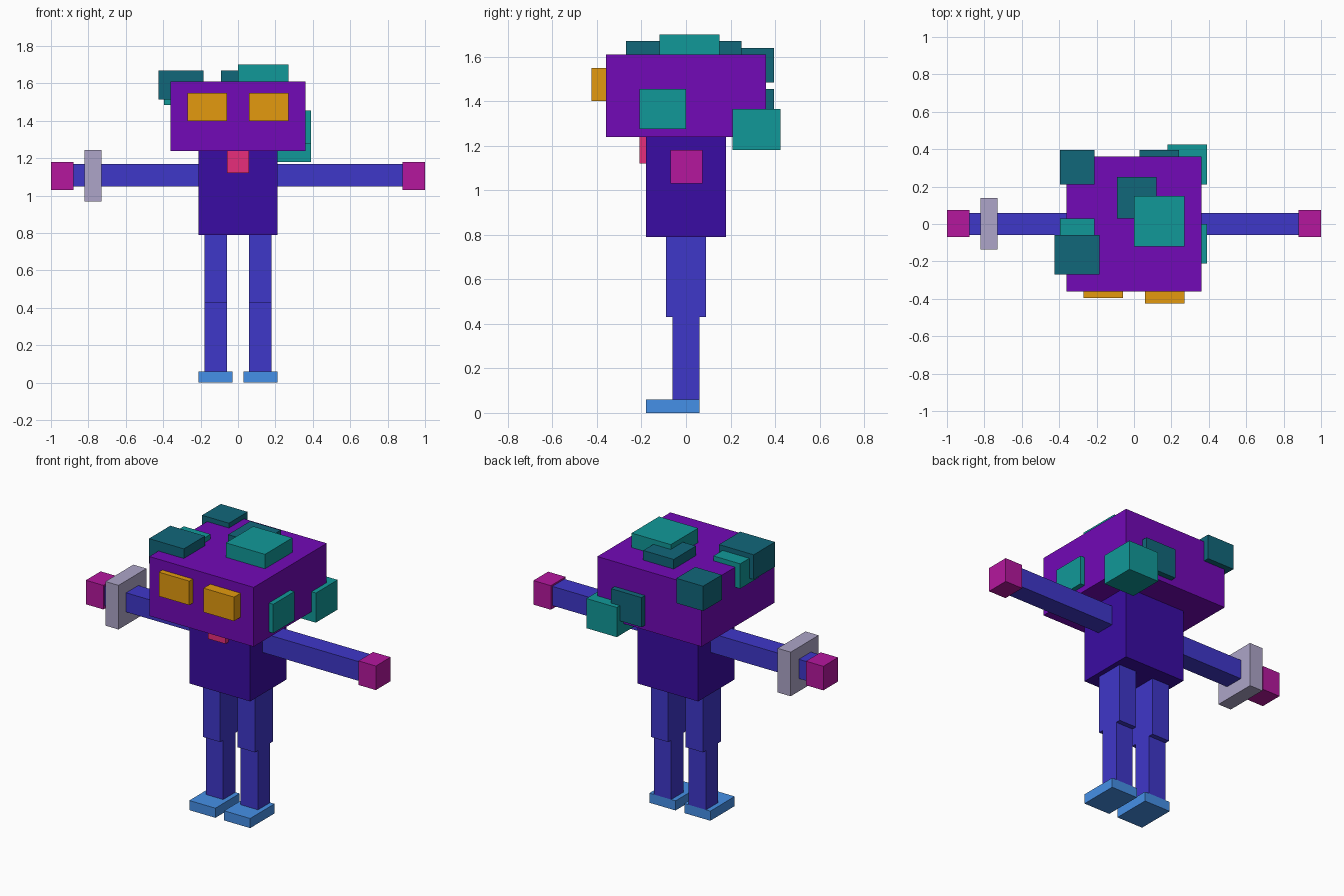
import bpy
import bmesh
from mathutils import Vector

cube = bpy.data.objects.get("Cube")
if cube:
    bpy.data.objects.remove(cube, do_unlink=True)


def material(name, hex_code):
    # Convert a display hex colour to linear values
    srgb = [int(hex_code[i:i + 2], 16) / 255 for i in (0, 2, 4)]
    lin = [c / 12.92 if c <= 0.04045 else ((c + 0.055) / 1.055) ** 2.4 for c in srgb]
    mat = bpy.data.materials.new(name)
    mat.use_nodes = True
    mat.diffuse_color = (*lin, 1)
    mat.node_tree.nodes["Principled BSDF"].inputs["Base Color"].default_value = (*lin, 1)
    return mat


PURPLE = material("purple", "7209B7")
INDIGO = material("indigo", "3A0CA3")
BLUE = material("violet blue", "3F37C9")
SKY = material("sky blue", "4895EF")
MAGENTA = material("magenta", "B5179E")
PINK = material("pink", "F03080")
AMBER = material("amber", "E39A0F")
GREY = material("lilac grey", "ADA5C8")
TEAL = material("teal", "119999")
DARK_TEAL = material("dark teal", "11677A")


def box(name, mat, x, y, z):
    """Box spanning the given (low, high) range on each axis."""
    low, high = (Vector(c) for c in zip(x, y, z))
    bm = bmesh.new()
    bmesh.ops.create_cube(bm, size=1)
    bmesh.ops.scale(bm, vec=high - low, verts=bm.verts)
    bmesh.ops.translate(bm, vec=(low + high) / 2, verts=bm.verts)
    mesh = bpy.data.meshes.new(name)
    bm.to_mesh(mesh)
    bm.free()
    mesh.materials.append(mat)
    obj = bpy.data.objects.new(name, mesh)
    bpy.context.collection.objects.link(obj)
    return obj


def pair(name, mat, x, y, z):
    """Matching boxes on the left (+x) and right (-x)."""
    box("left_" + name, mat, x, y, z)
    box("right_" + name, mat, (-x[1], -x[0]), y, z)


# Body and head
box("torso", INDIGO, (-0.21, 0.21), (-0.18, 0.18), (0.79, 1.24))
box("head", PURPLE, (-0.36, 0.36), (-0.36, 0.36), (1.24, 1.61))

# Face
box("left_eye", AMBER, (0.06, 0.27), (-0.425, -0.33), (1.4, 1.55))
box("right_eye", AMBER, (-0.27, -0.06), (-0.395, -0.33), (1.4, 1.55))
box("tongue", PINK, (-0.06, 0.06), (-0.21, -0.17), (1.12, 1.24))

# Arms and hands, with a band on the right wrist
pair("arm", BLUE, (0.2, 0.88), (-0.06, 0.06), (1.05, 1.17))
pair("hand", MAGENTA, (0.88, 1.0), (-0.07, 0.075), (1.03, 1.18))
box("wrist_band", GREY, (-0.82, -0.73), (-0.135, 0.14), (0.97, 1.245))

# Legs and feet
pair("thigh", BLUE, (0.06, 0.18), (-0.09, 0.09), (0.43, 0.79))
pair("shin", BLUE, (0.06, 0.18), (-0.06, 0.06), (0.06, 0.43))
pair("foot", SKY, (0.03, 0.21), (-0.18, 0.06), (0, 0.06))

# Blocks scattered over the top of the head
box("crown_block", TEAL, (0, 0.27), (-0.12, 0.15), (1.6, 1.7))
box("crown_back_block", DARK_TEAL, (-0.09, 0.12), (0.03, 0.25), (1.6, 1.67))
box("right_front_block", DARK_TEAL, (-0.425, -0.185), (-0.27, -0.06), (1.515, 1.67))
box("right_middle_block", TEAL, (-0.395, -0.21), (-0.15, 0.03), (1.485, 1.64))
box("right_back_block", DARK_TEAL, (-0.395, -0.21), (0.21, 0.395), (1.485, 1.64))

# Blocks on the left side and back of the head
box("left_side_block", TEAL, (0.3, 0.39), (-0.21, 0), (1.275, 1.455))
box("left_corner_block", TEAL, (0.18, 0.39), (0.21, 0.425), (1.18, 1.365))
box("back_block", DARK_TEAL, (0.03, 0.24), (0.3, 0.395), (1.27, 1.455))
